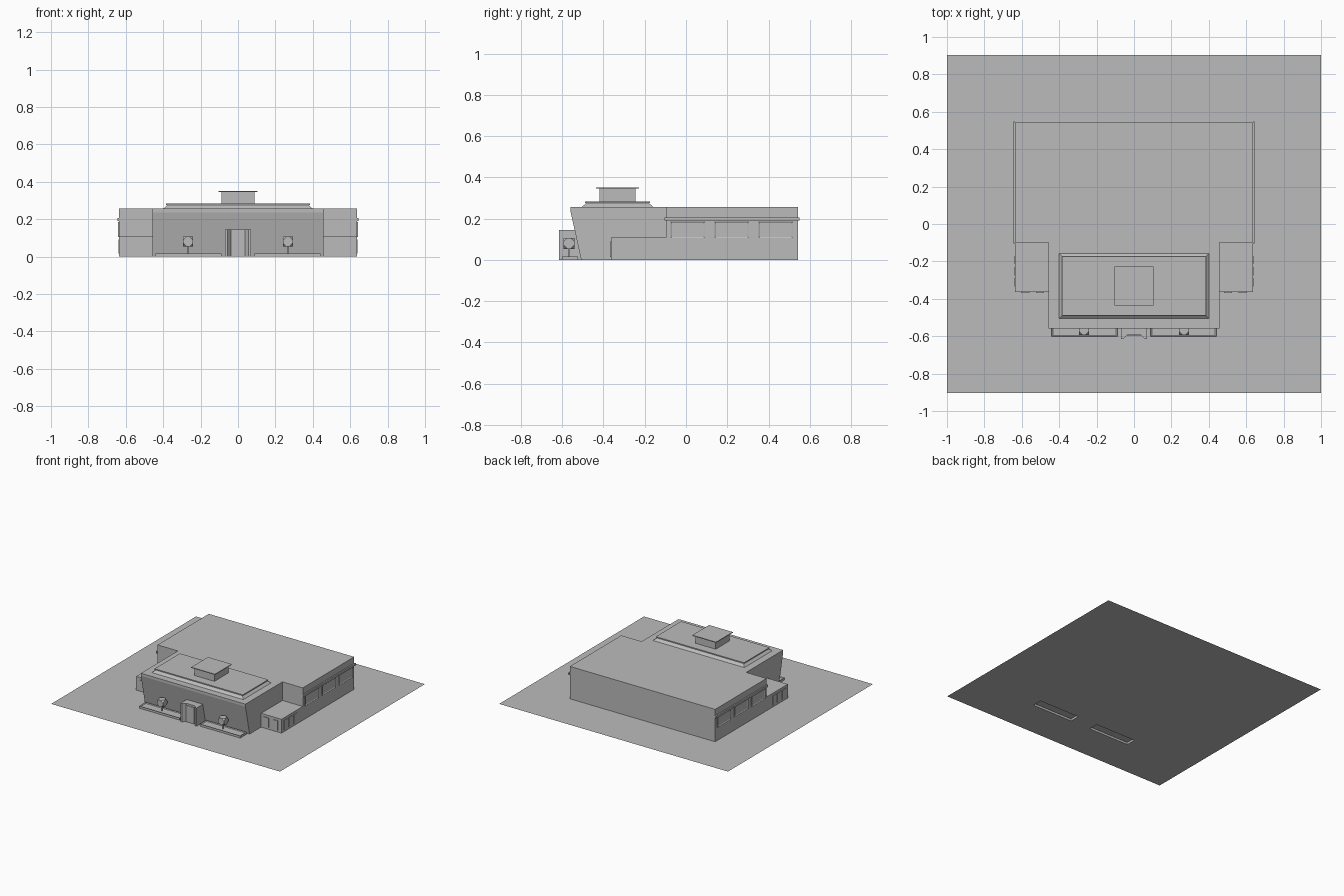
import bpy
import bmesh
from mathutils import Vector

if "Cube" in bpy.data.objects:
    bpy.data.objects.remove(bpy.data.objects["Cube"], do_unlink=True)

grey = bpy.data.materials.new("plain grey")
grey.use_nodes = True
grey.diffuse_color = (0.5, 0.5, 0.5, 1)
grey.node_tree.nodes["Principled BSDF"].inputs["Base Color"].default_value = (0.5, 0.5, 0.5, 1)


def finish(name, bm):
    bmesh.ops.recalc_face_normals(bm, faces=bm.faces)
    mesh = bpy.data.meshes.new(name)
    bm.to_mesh(mesh)
    bm.free()
    mesh.materials.append(grey)
    obj = bpy.data.objects.new(name, mesh)
    bpy.context.collection.objects.link(obj)
    return obj


def cube_bm(x, y, z):
    """Box between the given (low, high) ranges."""
    bm = bmesh.new()
    bmesh.ops.create_cube(bm, size=1)
    for v in bm.verts:
        v.co = Vector(r[0] if c < 0 else r[1] for c, r in zip(v.co, (x, y, z)))
    return bm


def box(name, x, y, z):
    return finish(name, cube_bm(x, y, z))


def prism(name, points, direction):
    """Extrude a flat outline along a direction."""
    bm = bmesh.new()
    face = bm.faces.new([bm.verts.new(p) for p in points])
    out = bmesh.ops.extrude_face_region(bm, geom=[face])
    verts = [g for g in out["geom"] if isinstance(g, bmesh.types.BMVert)]
    bmesh.ops.translate(bm, verts=verts, vec=direction)
    return finish(name, bm)


def span(side, a, b):
    """Mirror an x range to the given side."""
    return tuple(sorted((side * a, side * b)))


PLANTER_X = (0.088, 0.441)
PLANTER_Y = (-0.602, -0.523)

# Ground sheet, open beneath the two planters
xs = (-1, -PLANTER_X[1], -PLANTER_X[0], PLANTER_X[0], PLANTER_X[1], 1)
ys = (-0.904, *PLANTER_Y, 0.904)
bm = bmesh.new()
rows = [[bm.verts.new((x, y, 0)) for x in xs] for y in ys]
for j in range(len(ys) - 1):
    for i in range(len(xs) - 1):
        if j == 1 and i in (1, 3):
            continue
        bm.faces.new((rows[j][i], rows[j][i + 1], rows[j + 1][i + 1], rows[j + 1][i]))
finish("ground", bm)

# Main hall
box("main_hall", (-0.635, 0.635), (-0.098, 0.543), (0, 0.256))

# Front block with leaning front wall and upright fascia
lobby = [(-0.098, 0), (-0.508, 0), (-0.56, 0.236), (-0.56, 0.256), (-0.098, 0.256)]
prism("front_block", [(-0.457, y, z) for y, z in lobby], (0.914, 0, 0))

# Sloped roof curb with a thin slab on it
curb = cube_bm((-0.4, 0.4), (-0.506, -0.157), (0.256, 0.276))
for v in curb.verts:
    if v.co.z > 0.27:
        v.co.x *= 0.94
        v.co.y += 0.024 if v.co.y < -0.33 else -0.024
finish("roof_curb", curb)
box("roof_slab", (-0.386, 0.386), (-0.49, -0.174), (0.276, 0.284))

# Roof vent with overhanging cap
box("roof_vent", (-0.088, 0.088), (-0.42, -0.245), (0.284, 0.345))
box("vent_cap", (-0.104, 0.104), (-0.436, -0.227), (0.345, 0.351))

# Entrance portal with splayed jambs around a recessed door
half = [(0.07, -0.5), (0.07, -0.616), (0.057, -0.616), (0.038, -0.594)]
outline = half + [(-x, y) for x, y in reversed(half)]
prism("entrance_portal", [(x, y, 0) for x, y in outline], (0, 0, 0.144))
for side in (-1, 1):
    box("door_leaf", span(side, 0.002, 0.034), (-0.598, -0.594), (0, 0.13))

for side in (-1, 1):
    # Low side wings with tall narrow windows
    box("side_wing", span(side, 0.457, 0.635), (-0.364, -0.098), (0, 0.109))
    for x in (0.48, 0.56):
        box("wing_front_window", span(side, x, x + 0.045), (-0.369, -0.364), (0.015, 0.09))
    for y in (-0.335, -0.275, -0.215):
        box("wing_side_window", span(side, 0.635, 0.64), (y, y + 0.045), (0.015, 0.09))

    # Long ledge above three framed hall windows
    box("window_ledge", span(side, 0.635, 0.645), (-0.104, 0.549), (0.19, 0.206))
    for y in (-0.075, 0.138, 0.351):
        frame = cube_bm(span(side, 0.635, 0.641), (y, y + 0.168), (0.105, 0.185))
        outer = [f for f in frame.faces if abs(f.calc_center_median().x) > 0.64]
        bmesh.ops.inset_region(frame, faces=outer, thickness=0.01, depth=-0.004)
        finish("hall_window", frame)

    # Planter, open below, with a sunken bed
    planter = cube_bm(span(side, *PLANTER_X), PLANTER_Y, (0, 0.017))
    planter.faces.ensure_lookup_table()
    low = [f for f in planter.faces if f.calc_center_median().z < 0.001]
    bmesh.ops.delete(planter, geom=low, context="FACES_ONLY")
    top = [f for f in planter.faces if f.calc_center_median().z > 0.016]
    bmesh.ops.inset_region(planter, faces=top, thickness=0.01)
    for v in top[0].verts:
        v.co.z -= 0.005
    finish("planter", planter)

    # Small clipped tree
    x, y, z = side * 0.267, -0.567, 0.08
    box("tree_trunk", (x - 0.003, x + 0.003), (y - 0.003, y + 0.003), (0.011, 0.06))
    crown = cube_bm((x - 0.027, x + 0.027), (y - 0.027, y + 0.027), (z - 0.027, z + 0.027))
    bmesh.ops.bevel(crown, geom=crown.verts[:], offset=0.02, segments=1, affect="VERTICES")
    finish("tree_crown", crown)
